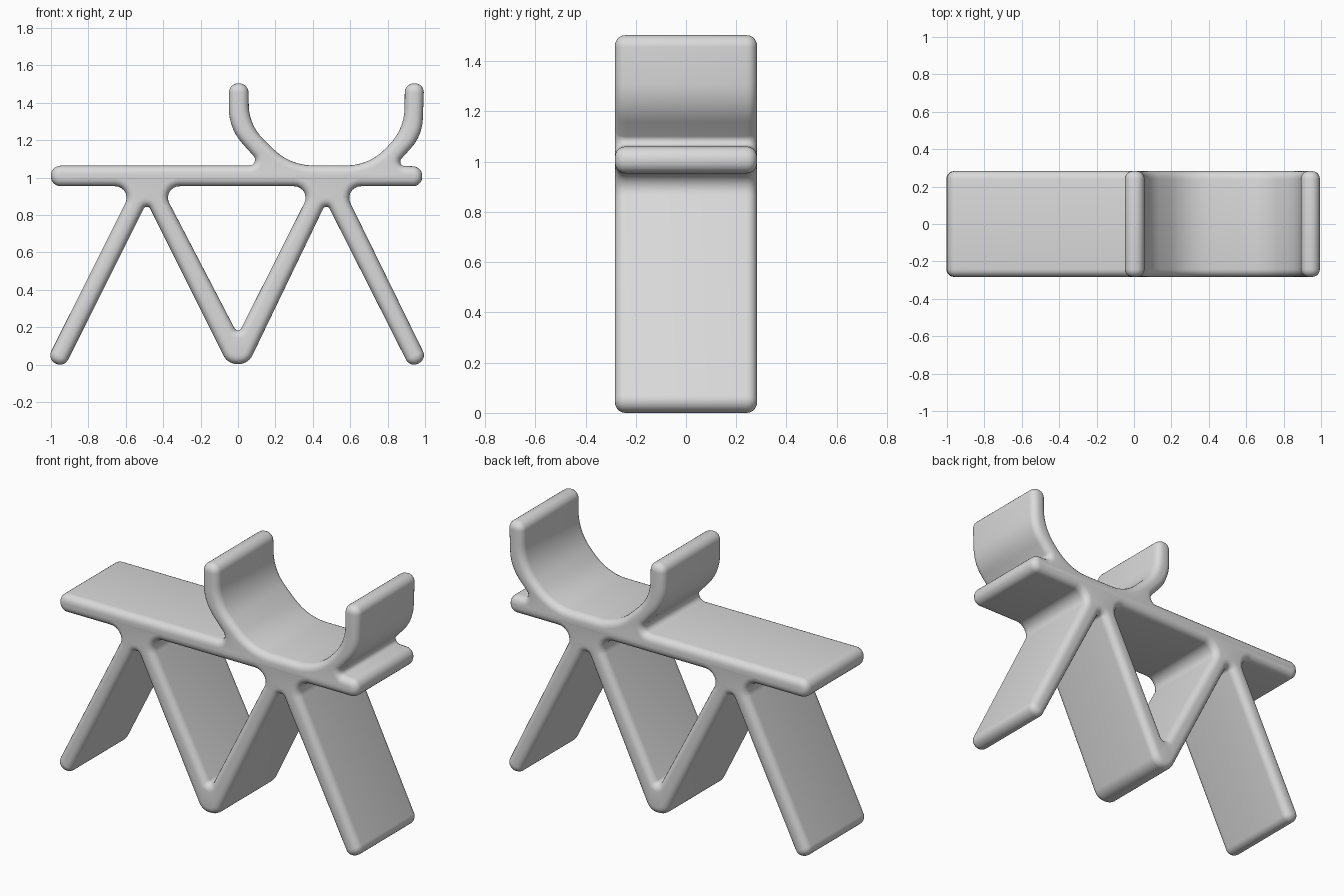
import bpy
from math import pi
from mathutils import Matrix, Vector

cube = bpy.data.objects.get("Cube")
if cube:
    bpy.data.objects.remove(cube)

HALF_WIDTH, EDGE = 0.283, 0.042
GREY = (0.7, 0.7, 0.7, 1)

grey = bpy.data.materials.new("plain_grey")
grey.use_nodes = True
grey.diffuse_color = GREY
grey.node_tree.nodes["Principled BSDF"].inputs["Base Color"].default_value = GREY


def rounded(corners, steps=7):
    """Replace each (x, z, tangent length) corner with a circular arc."""
    points, n = [], len(corners)
    for i, (x, z, t) in enumerate(corners):
        here = Vector((x, z))
        before = Vector(corners[i - 1][:2]) - here
        after = Vector(corners[(i + 1) % n][:2]) - here
        t = min(t, before.length * 0.47, after.length * 0.47)
        before.normalize()
        after.normalize()
        a, b = here + before * t, here + after * t
        w = ((1 - before.dot(after)) / 2) ** 0.5
        for k in range(steps + 1):
            u = k / steps
            p, q, r = (1 - u) ** 2, 2 * u * (1 - u) * w, u * u
            points.append((a * p + here * q + b * r) / (p + q + r))
    return points


# Underside: zigzag legs, left to right
underside = [
    (-1.0, 0.955, .052), (-0.557, 0.955, .10),
    (-1.02, 0.03, .05), (-0.93, -0.015, .05),
    (-0.487, 0.87, .04), (-0.055, 0.005, .05),
    (0.055, 0.005, .05), (0.472, 0.87, .04),
    (0.92, -0.015, .05), (1.01, 0.03, .05),
    (0.557, 0.955, .10), (0.985, 0.955, .05),
]
# Top: short bench lip, cradle, long bench
topside = [
    (0.985, 1.06, .05), (0.84, 1.065, .05),
    (0.985, 1.225, .09), (0.995, 1.505, .05),
    (0.892, 1.505, .05), (0.89, 1.26, .12),
    (0.70, 1.066, .12), (0.28, 1.066, .12),
    (0.06, 1.28, .12), (0.055, 1.505, .05),
    (-0.048, 1.505, .05), (-0.05, 1.265, .11),
    (0.13, 1.065, .07), (-1.0, 1.065, .052),
]
# Opening between the two middle legs and the bench
opening = [(-0.414, 0.955, .10), (0.0, 0.16, .04), (0.40, 0.955, .10)]

# Extrude the side profile with rounded edges
curve = bpy.data.curves.new("side_profile", "CURVE")
curve.dimensions = "2D"
curve.fill_mode = "BOTH"
curve.extrude = HALF_WIDTH - EDGE
curve.bevel_depth = EDGE
curve.bevel_resolution = 4
curve.offset = -EDGE
for loop in (underside + topside, opening):
    spline = curve.splines.new("POLY")
    outline = rounded(loop)
    spline.points.add(len(outline) - 1)
    for target, p in zip(spline.points, outline):
        target.co = (p.x, p.y, 0, 1)
    spline.use_cyclic_u = True

helper = bpy.data.objects.new("profile_helper", curve)
bpy.context.collection.objects.link(helper)
bpy.context.view_layer.update()
graph = bpy.context.evaluated_depsgraph_get()
mesh = bpy.data.meshes.new_from_object(helper.evaluated_get(graph))
bpy.data.objects.remove(helper)

# Stand the profile upright and set it on the floor
mesh.transform(Matrix.Rotation(pi / 2, 4, "X"))
low = min(v.co.z for v in mesh.vertices)
mesh.transform(Matrix.Translation((0, 0, -low)))
mesh.materials.clear()
mesh.materials.append(grey)

stand = bpy.data.objects.new("cradle_bench", mesh)
bpy.context.collection.objects.link(stand)
bpy.ops.object.select_all(action="DESELECT")
stand.select_set(True)
bpy.context.view_layer.objects.active = stand

# Weld the caps to the rounded sides
weld = stand.modifiers.new("weld", "WELD")
weld.merge_threshold = 0.0005
bpy.ops.object.modifier_apply(modifier="weld")
bpy.ops.object.shade_smooth_by_angle(angle=pi / 4)
